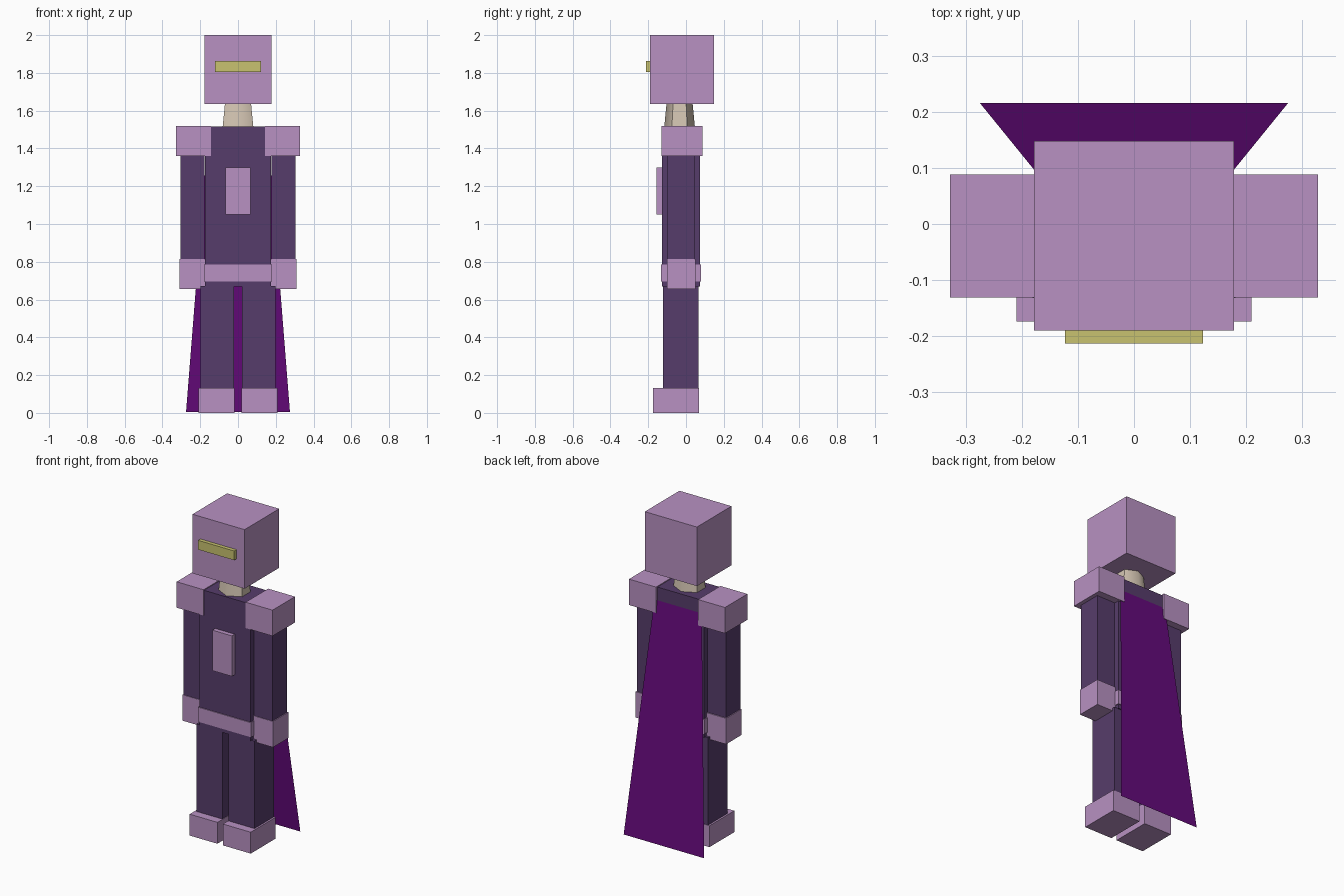
import bpy
import bmesh
from mathutils import Matrix

cube = bpy.data.objects.get("Cube")
if cube:
    bpy.data.objects.remove(cube, do_unlink=True)


def material(name, rgb):
    mat = bpy.data.materials.new(name)
    mat.use_nodes = True
    colour = (*rgb, 1.0)
    mat.diffuse_color = colour
    mat.node_tree.nodes["Principled BSDF"].inputs["Base Color"].default_value = colour
    return mat


lilac = material("lilac armour", (0.48, 0.285, 0.54))
dark = material("dark purple cloth", (0.094, 0.046, 0.146))
violet = material("violet cape", (0.13, 0.003, 0.20))
yellow = material("yellow visor", (0.58, 0.54, 0.16))
skin = material("pale skin", (0.66, 0.56, 0.45))


def add_object(name, bm, mat):
    mesh = bpy.data.meshes.new(name)
    bm.to_mesh(mesh)
    bm.free()
    mesh.materials.append(mat)
    obj = bpy.data.objects.new(name, mesh)
    bpy.context.collection.objects.link(obj)
    return obj


def box(name, mat, x, y, z):
    """Box from its (low, high) range on each axis."""
    ranges = (x, y, z)
    centre = [(a + b) / 2 for a, b in ranges]
    size = [abs(b - a) for a, b in ranges]
    bm = bmesh.new()
    bmesh.ops.create_cube(bm, size=1.0,
                          matrix=Matrix.Translation(centre) @ Matrix.Diagonal((*size, 1)))
    return add_object(name, bm, mat)


def pair(name, mat, x, y, z):
    """The same box on both sides of the body."""
    for side, s in (("left", 1), ("right", -1)):
        box(f"{side}_{name}", mat, (s * x[0], s * x[1]), y, z)


# Head and visor
box("head", lilac, (-0.178, 0.178), (-0.19, 0.148), (1.635, 2.0))
box("visor", yellow, (-0.123, 0.123), (-0.213, -0.185), (1.805, 1.862))

# Tapered neck
bm = bmesh.new()
bmesh.ops.create_cone(bm, cap_ends=True, segments=6, radius1=0.085, radius2=0.07, depth=0.15,
                      matrix=Matrix.Translation((0, -0.034, 1.575))
                      @ Matrix.Diagonal((1.12, 0.97, 1, 1)))
neck = add_object("neck", bm, skin)
bpy.context.view_layer.objects.active = neck
neck.select_set(True)
bpy.ops.object.shade_smooth_by_angle(angle=1.1)

# Torso, chest plate and belt
box("torso", dark, (-0.176, 0.176), (-0.127, 0.074), (0.67, 1.515))
box("chest_plate", lilac, (-0.067, 0.067), (-0.155, -0.12), (1.05, 1.30))
box("belt", lilac, (-0.181, 0.181), (-0.132, 0.08), (0.695, 0.785))

# Arms, shoulder pads and gloves
pair("arm", dark, (0.178, 0.304), (-0.097, 0.044), (0.75, 1.45))
pair("shoulder_pad", lilac, (0.144, 0.328), (-0.131, 0.088), (1.36, 1.52))
pair("glove", lilac, (0.174, 0.309), (-0.1, 0.05), (0.655, 0.815))

# Legs and boots
pair("leg", dark, (0.022, 0.198), (-0.122, 0.067), (0.01, 0.672))
pair("boot", lilac, (0.019, 0.209), (-0.174, 0.07), (0.0, 0.132))

# Flared cape, a single sheet hanging from the upper back
bm = bmesh.new()
corners = [(-0.275, 0.216, 0.005), (-0.162, 0.077, 1.435),
           (0.162, 0.077, 1.435), (0.275, 0.216, 0.005)]
bm.faces.new([bm.verts.new(c) for c in corners])
add_object("cape", bm, violet)
